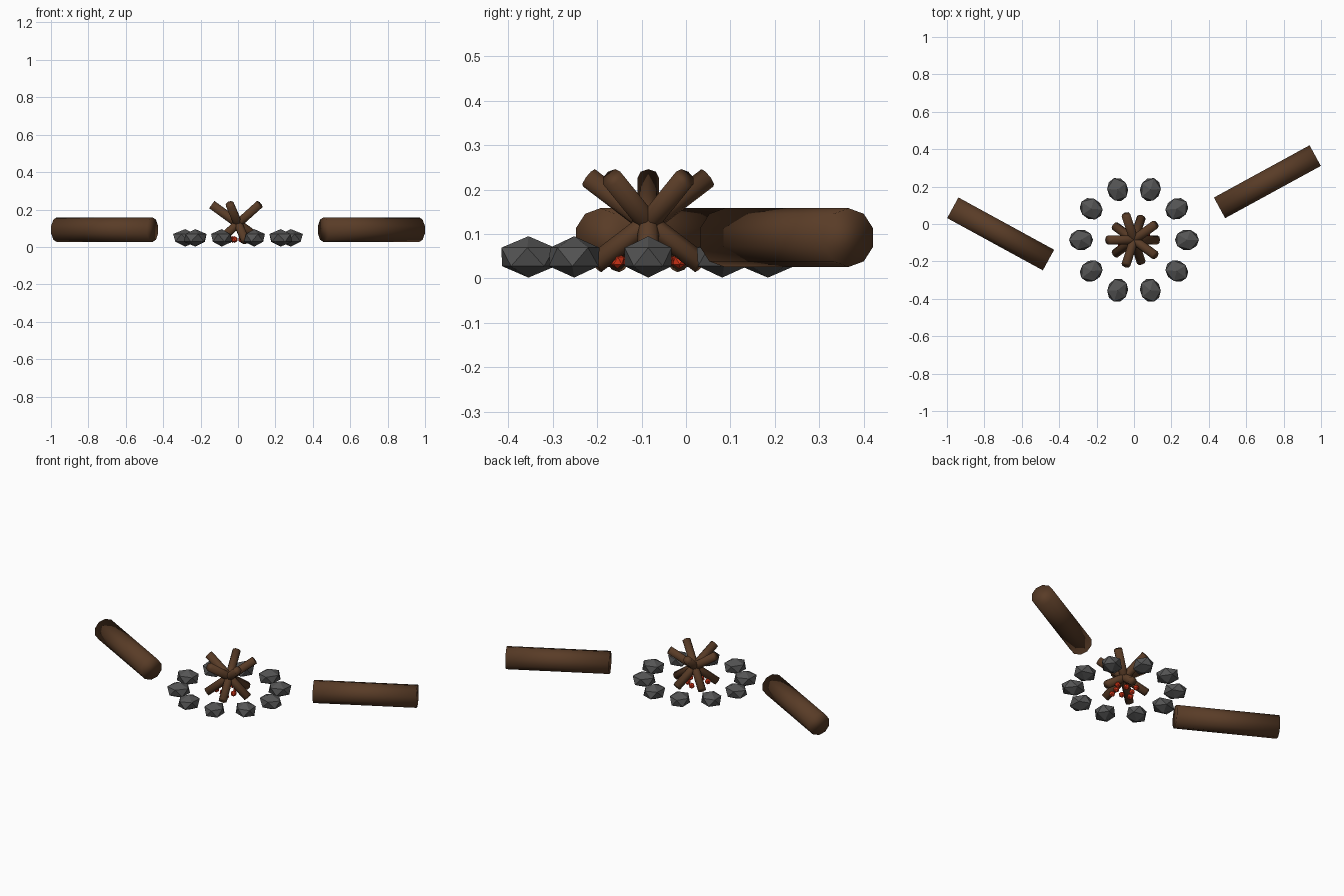
import bpy
from math import pi, cos, sin, radians

if "Cube" in bpy.data.objects:
    bpy.data.objects.remove(bpy.data.objects["Cube"])

CX, CY = 0.0, -0.085  # centre of the fire


def material(name, rgb):
    m = bpy.data.materials.new(name)
    m.diffuse_color = (*rgb, 1)
    m.use_nodes = True
    m.node_tree.nodes["Principled BSDF"].inputs["Base Color"].default_value = m.diffuse_color
    return m


BARK = material("bark", (0.1, 0.045, 0.02))
ROCK = material("rock", (0.09, 0.09, 0.09))
GLOW = material("glow", (0.75, 0.04, 0.01))


def finish(name, mat):
    ob = bpy.context.object
    ob.name = name
    ob.data.materials.append(mat)
    return ob


def rod(name, sides, radius, length, loc, rot):
    bpy.ops.mesh.primitive_cylinder_add(vertices=sides, radius=radius, depth=length,
                                        location=loc, rotation=rot)
    bpy.ops.object.shade_smooth()
    finish(name, BARK)


def lump(name, scale, loc, turn, mat):
    bpy.ops.mesh.primitive_ico_sphere_add(subdivisions=1, radius=1, location=loc,
                                          rotation=(0, 0, turn))
    finish(name, mat).scale = scale


# Ring of stones, longer along the radius
for i in range(10):
    a = i * pi / 5
    lump(f"stone_{i + 1}", (0.0716, 0.062, 0.0465),
         (CX + 0.283 * cos(a), CY + 0.283 * sin(a), 0.0485), a, ROCK)

# Crossed firewood sticks, leaning outwards at the top
for i in range(5):
    a = radians(36 + 72 * i)
    rod(f"firewood_{i + 1}", 8, 0.024, 0.328,
        (CX + 0.0075 * cos(a), CY + 0.0075 * sin(a), 0.13), (0, radians(54), a))

# Embers under the wood
for i in range(8):
    a = radians(22 + 45 * i)
    r = 0.075 if i % 2 == 0 else 0.045
    lump(f"ember_{i + 1}", (0.018,) * 3,
         (CX + r * cos(a), CY + r * sin(a), 0.04), a, GLOW)

# Two log seats
for name, x, y, a in (("right_log_seat", 0.713, 0.226, 0.5),
                      ("left_log_seat", -0.713, -0.053, -0.5)):
    rod(name, 10, 0.066, 0.583, (x, y, 0.092), (pi / 2, 0, a + pi / 2))
